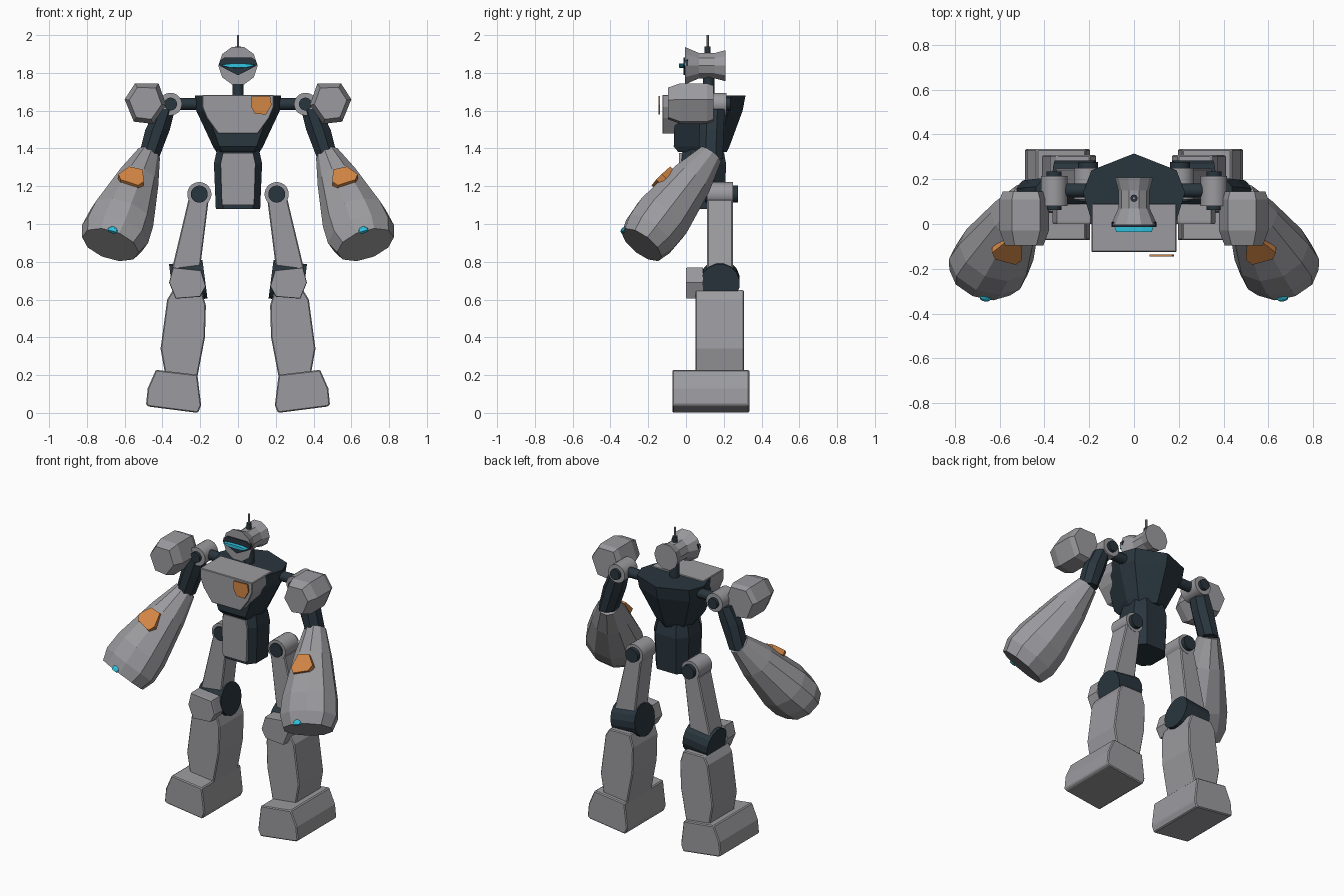
import bpy, bmesh, math
from mathutils import Vector as V

if "Cube" in bpy.data.objects:
    bpy.data.objects.remove(bpy.data.objects["Cube"])


def material(name, rgb):
    m = bpy.data.materials.new(name)
    m.diffuse_color = (*rgb, 1)
    m.use_nodes = True
    m.node_tree.nodes["Principled BSDF"].inputs["Base Color"].default_value = m.diffuse_color
    return m


GREY = material("armour grey", (0.33, 0.33, 0.35))
DARK = material("dark steel", (0.022, 0.036, 0.048))
ORANGE = material("orange", (0.65, 0.24, 0.06))
CYAN = material("cyan glow", (0.03, 0.55, 0.75))


def loft(name, rings, mat, mirror=False, bevel=0, smooth=False):
    """Skin a list of equal-length point rings and cap both ends."""
    bm = bmesh.new()
    loops = [[bm.verts.new(p) for p in r] for r in rings]
    n = len(loops[0])
    for a, b in zip(loops, loops[1:]):
        for i in range(n):
            j = (i + 1) % n
            bm.faces.new((a[i], a[j], b[j], b[i]))
    bm.faces.new(loops[0])
    bm.faces.new(loops[-1])
    bmesh.ops.recalc_face_normals(bm, faces=bm.faces)
    me = bpy.data.meshes.new(name)
    bm.to_mesh(me)
    bm.free()
    me.materials.append(mat)
    ob = bpy.data.objects.new(name, me)
    bpy.context.collection.objects.link(ob)
    if smooth:
        bpy.ops.object.select_all(action='DESELECT')
        ob.select_set(True)
        bpy.context.view_layer.objects.active = ob
        bpy.ops.object.shade_smooth_by_angle(angle=math.radians(30))
    if bevel:
        m = ob.modifiers.new("edge", 'BEVEL')
        m.width, m.segments = bevel, 1
    if mirror:
        ob.modifiers.new("mirror", 'MIRROR')
    return ob


def prism(name, pts, levels, mat, **kw):
    """Extrude an x,z outline along y; levels are (y, scale about centre)."""
    cx = sum(p[0] for p in pts) / len(pts)
    cz = sum(p[1] for p in pts) / len(pts)
    rings = [[(cx + (x - cx) * s, y, cz + (z - cz) * s) for x, z in pts]
             for y, s in levels]
    return loft(name, rings, mat, **kw)


def ring(c, u, v, ru, rv, n):
    """Elliptical polygon with a flat side towards v."""
    out = []
    for i in range(n):
        a = math.pi / 2 + (i + 0.5) * math.tau / n
        out.append(c + u * (ru * math.cos(a)) + v * (rv * math.sin(a)))
    return out


def rod(name, a, b, r, mat, n=24, **kw):
    a, b = V(a), V(b)
    d = (b - a).normalized()
    u = d.orthogonal().normalized()
    v = d.cross(u)
    return loft(name, [ring(p, u, v, r, r, n) for p in (a, b)], mat, smooth=n > 16, **kw)


def sym(pts):
    """Complete a half outline with its mirrored points."""
    return pts + [(-x, y) for x, y in reversed(pts) if abs(x) > 1e-4]


X, Y, Z = V((1, 0, 0)), V((0, 1, 0)), V((0, 0, 1))

# Head: a spool along y, with visor
loft("head", [ring(V((0, y, 1.838)), X, Z, r, r, 10)
              for y, r in ((-0.005, 0.104), (0.07, 0.07), (0.15, 0.07), (0.208, 0.086))], GREY)
prism("visor_recess", sym([(0, 1.788), (0.05, 1.812), (0.1, 1.84), (0.096, 1.865), (0.07, 1.882)]),
      ((-0.014, 1), (0.01, 1)), DARK)
prism("visor", sym([(0, 1.826), (0.05, 1.828), (0.088, 1.838), (0.088, 1.844), (0.04, 1.85)]),
      ((-0.036, 0.9), (-0.01, 1)), CYAN)
rod("neck", (0, 0.12, 1.66), (0, 0.12, 1.79), 0.03, DARK)
rod("antenna_base", (0, 0.115, 1.89), (0, 0.115, 1.94), 0.016, DARK, 12)
rod("antenna", (0, 0.115, 1.93), (0, 0.115, 2.0), 0.007, GREY, 8)

# Torso: tapering shell with faceted back
outline = sym([(0, 0.315), (0.19, 0.24), (0.228, 0.14), (0.17, -0.05)])
rings = []
for z, sx, y0, y1 in ((1.38, 0.5, -0.04, 0.215), (1.41, 0.58, -0.065, 0.23),
                      (1.6, 0.97, -0.06, 0.3), (1.68, 1, -0.05, 0.315)):
    rings.append([(x * sx, y0 + (y + 0.05) / 0.365 * (y1 - y0), z) for x, y in outline])
loft("torso", rings, DARK)
prism("chest_plate", sym([(0.105, 1.478), (0.165, 1.56), (0.19, 1.62), (0.19, 1.684)]),
      ((-0.125, 1), (0.09, 1)), GREY, bevel=0.004)
prism("chest_badge", [(0.07, 1.675), (0.17, 1.678), (0.178, 1.63), (0.148, 1.58),
                      (0.09, 1.583), (0.07, 1.62)], ((-0.146, 1), (-0.137, 1)), ORANGE)

# Waist with front panel
waist = sym([(0.085, -0.03), (0.125, 0.02), (0.125, 0.15), (0.075, 0.21)])
loft("waist", [[(x * s, 0.09 + (y - 0.09) * s, z) for x, y in waist]
               for z, s in ((1.08, 0.94), (1.32, 1.02), (1.4, 0.88))], DARK)
prism("waist_panel", sym([(0.085, 1.1), (0.092, 1.32), (0.08, 1.375)]),
      ((-0.037, 1), (0.0, 1)), GREY)

# Legs
rod("hip_joint", (0.205, 0.11, 1.158), (0.205, 0.25, 1.158), 0.064, GREY, mirror=True)
rod("hip_pin", (0.205, 0.1, 1.158), (0.205, 0.276, 1.158), 0.045, DARK, mirror=True)
prism("thigh", [(0.155, 1.13), (0.262, 1.13), (0.35, 0.76), (0.345, 0.68), (0.2, 0.68), (0.2, 0.77)],
      ((0.112, 1), (0.248, 1)), GREY, mirror=True, bevel=0.006)
rod("knee_joint", (0.175, 0.18, 0.708), (0.352, 0.18, 0.685), 0.105, DARK, 16, mirror=True)
prism("knee_pad", [(0.195, 0.755), (0.345, 0.77), (0.365, 0.69), (0.33, 0.605), (0.2, 0.615), (0.17, 0.67)],
      ((0.0, 0.97), (0.012, 1), (0.09, 1)), GREY, mirror=True)
prism("shin", [(0.195, 0.65), (0.345, 0.65), (0.375, 0.6), (0.41, 0.34), (0.385, 0.2),
               (0.215, 0.19), (0.175, 0.4), (0.17, 0.57)],
      ((0.05, 1), (0.308, 1)), GREY, mirror=True, bevel=0.006)
prism("foot", [(0.215, 0.202), (0.435, 0.228), (0.478, 0.13), (0.487, 0.043),
               (0.47, 0.033), (0.212, 0.0), (0.195, 0.04)],
      ((-0.072, 1), (0.335, 1)), GREY, mirror=True, bevel=0.006)

# Shoulders
rod("shoulder_axle", (0.17, 0.15, 1.635), (0.35, 0.15, 1.635), 0.032, DARK, mirror=True)
rod("shoulder_joint", (0.357, 0.08, 1.635), (0.357, 0.215, 1.635), 0.06, GREY, mirror=True)
rod("shoulder_pin", (0.357, 0.062, 1.635), (0.357, 0.235, 1.635), 0.034, DARK, mirror=True)
prism("shoulder_pad", [(0.42, 1.743), (0.545, 1.745), (0.6, 1.66), (0.552, 1.542),
                       (0.45, 1.53), (0.38, 1.63)],
      ((-0.095, 0.78), (-0.03, 1), (0.11, 1), (0.145, 0.88)), GREY, mirror=True)

# Arms: a frame along the forearm axis
elbow, wrist = V((0.475, 0.13, 1.365)), V((0.675, -0.235, 0.89))
axis = (wrist - elbow).normalized()
side = axis.cross(V((0, -0.79, 0.61))).normalized()
if side.x < 0:
    side = -side
up = side.cross(axis)
if up.z < 0:
    up = -up
top = V((0.385, 0.14, 1.61))
loft("upper_arm", [ring(c, X, Y, 0.07 * s, 0.07, 8)
                   for c, s in ((top, 0.8), (top.lerp(elbow, 0.45), 1.0), (elbow - Z * 0.02, 0.85))],
     DARK, mirror=True)
loft("forearm", [ring(elbow.lerp(wrist, t), side, up, ru, rv, 10)
                 for t, ru, rv in ((0, 0.065, 0.068), (0.28, 0.115, 0.118), (0.7, 0.175, 0.158),
                                   (0.88, 0.185, 0.152), (1, 0.158, 0.128))], GREY, mirror=True)

# Forearm badge, following the slope of the top facet
c = elbow.lerp(wrist, 0.4) + up * 0.127
slope = (axis + up * 0.15).normalized()
normal = (up - axis * 0.15).normalized()
badge = [(-0.04, -0.058), (0.025, -0.058), (0.06, 0.0), (0.055, 0.03), (0.03, 0.06),
         (-0.03, 0.072), (-0.062, 0.045), (-0.058, -0.02)]
shape = [(0.03, -0.068), (0.068, -0.05), (0.06, 0.05), (0.025, 0.075),
         (-0.05, 0.04), (-0.055, -0.035)]
loft("forearm_badge", [[c + side * v + slope * u + normal * h for u, v in shape]
                       for h in (-0.02, 0.013)], ORANGE, mirror=True)

# Small lamp on the upper rim of the wrist
lamp = wrist + up * 0.122 - side * 0.01
loft("wrist_lamp", [ring(lamp + axis * h, side, up, 0.028 * s, 0.014 * s, 10)
                    for h, s in ((-0.025, 0.6), (-0.01, 1), (0.006, 0.8))], CYAN, mirror=True)
